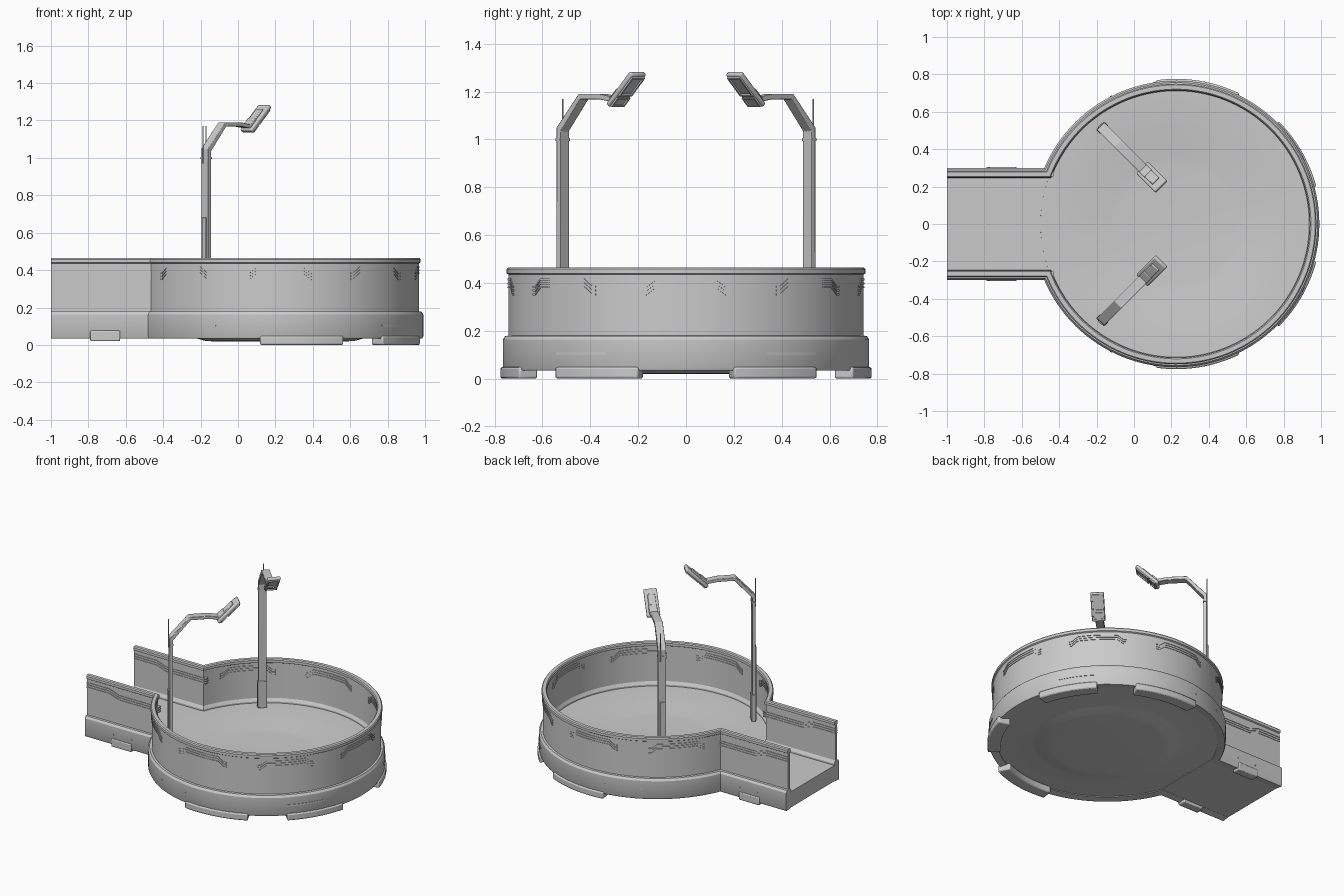
import bpy, bmesh
from math import sin, cos, pi, radians, sqrt, atan2
from mathutils import Vector, Matrix

if "Cube" in bpy.data.objects:
    bpy.data.objects.remove(bpy.data.objects["Cube"])

CX, R, H = 0.225, 0.742, 0.275   # ring centre, outer wall radius, passage half width


def finish(name, bm, bevel=0):
    bmesh.ops.recalc_face_normals(bm, faces=bm.faces)
    me = bpy.data.meshes.new(name)
    bm.to_mesh(me)
    bm.free()
    ob = bpy.data.objects.new(name, me)
    bpy.context.collection.objects.link(ob)
    if bevel:
        m = ob.modifiers.new("bevel", 'BEVEL')
        m.width, m.segments = bevel, 2
    bpy.ops.object.select_all(action='DESELECT')
    ob.select_set(True)
    bpy.context.view_layer.objects.active = ob
    bpy.ops.object.shade_smooth_by_angle(angle=radians(30))
    return ob


def loft(name, rings, bevel=0):
    """Skin a list of equal cross-sections and cap both ends."""
    bm = bmesh.new()
    vs = [[bm.verts.new(p) for p in ring] for ring in rings]
    n = len(rings[0])
    for a, b in zip(vs, vs[1:]):
        for i in range(n):
            j = (i + 1) % n
            bm.faces.new((a[i], a[j], b[j], b[i]))
    bm.faces.new(vs[0])
    bm.faces.new(vs[-1])
    return finish(name, bm, bevel)


def box(name, mat, size, bevel=0):
    bm = bmesh.new()
    bmesh.ops.create_cube(bm, size=1, matrix=mat @ Matrix.Diagonal((*size, 1)))
    return finish(name, bm, bevel)


def rod(name, mat, r, depth, seg=10):
    bm = bmesh.new()
    bmesh.ops.create_cone(bm, cap_ends=True, segments=seg, radius1=r, radius2=r,
                          depth=depth, matrix=mat)
    return finish(name, bm)


def keyhole(o, z, n=112):
    """Path at outward offset o: passage side, around the ring, back along the other side."""
    r, h = R + o, H + o
    a = pi - atan2(h, sqrt(r * r - h * h))
    arc = [(CX + r * cos(t), r * sin(t), z) for t in (-a + 2 * a * i / n for i in range(n + 1))]
    return [(-1, -h, z)] + arc + [(-1, h, z)]


def arc_band(name, samples, r0, r1, height, bevel=0):
    """Curved block following (angle in degrees, mid z) samples around the ring."""
    rings = []
    for a, z in samples:
        c, s = cos(radians(a)), sin(radians(a))
        rings.append([(CX + r * c, r * s, z + dz * height / 2)
                      for r, dz in ((r0, -1), (r1, -1), (r1, 1), (r0, 1))])
    return loft(name, rings, bevel)


def span(a0, a1, z, n=12):
    return [(a0 + (a1 - a0) * i / n, z) for i in range(n + 1)]


# Wall, rim and base skirt in one swept profile
profile = [(0, .18), (0, .435), (.008, .44), (.008, .458), (.002, .465), (-.021, .465),
           (-.027, .458), (-.027, .44), (-.018, .435), (-.018, .185), (-.03, .165),
           (-.03, .04), (.018, .033), (.024, .045), (.024, .163), (.014, .178)]
cols = [keyhole(o, z) for o, z in profile]
loft("wall", [list(ring) for ring in zip(*cols)])

# Dished arena floor, lathed: top surface then underside
bm = bmesh.new()
dish = [(0, .125), (.32, .125), (.36, .128), (.48, .141), (.52, .144), (.60, .152), (.725, .155),
        (.735, .045), (.49, .042), (.46, .038), (.40, .022), (.36, .019), (0, .019)]
vs = [bm.verts.new((CX + r, 0, z)) for r, z in dish]
es = [bm.edges.new(p) for p in zip(vs, vs[1:])]
bmesh.ops.spin(bm, geom=vs + es, cent=(CX, 0, 0), axis=(0, 0, 1), angle=2 * pi, steps=96)
bmesh.ops.remove_doubles(bm, verts=bm.verts, dist=1e-5)
finish("arena_floor", bm)

# Passage floor
box("passage_floor", Matrix.Translation((-.72, 0, .097)), (.56, .51, .112))

# Triple raised trim lines: raised centre, sloped shoulders, low ends
for k in range(-3, 4):
    for line in range(3):
        dz = .016 * line
        s = [(-14.5, .352), (-13, .352), (-10, .382)] + span(-8, 8, .382, 6) + \
            [(10, .382), (13, .352), (14.5, .352)]
        arc_band("ring_trim", [(45 * k + a, z + dz) for a, z in s], R - .022, R + .004, .008)

for side in (1, -1):
    # Passage trim lines
    for line in range(3):
        dz = .016 * line
        rings = []
        for x, z in ((-1, .376), (-.82, .376), (-.745, .35), (-.43, .35)):
            rings.append([(x, side * (H + o), z + dz + d)
                          for o, d in ((-.022, -.004), (.004, -.004), (.004, .004), (-.022, .004))])
        loft("passage_trim", rings)

    # Feet under the skirt
    for a0, a1 in ((15, 45), (64, 98)):
        arc_band("ring_foot", span(side * a0, side * a1, .024), .69, .776, .048, .008)
    box("passage_foot", Matrix.Translation((-.71, side * .275, .048)), (.16, .06, .056), .006)

    # Skirt slots and studs
    arc_band("skirt_slot", span(side * 26, side * 45, .105), .75, .769, .011)
    for a in (98.6, 117):
        c, s = cos(radians(a)), sin(radians(a))
        m = Matrix.Translation((CX + .765 * c, side * .765 * s, .105)) @ \
            Matrix.Rotation(radians(side * a), 4, 'Z') @ Matrix.Rotation(pi / 2, 4, 'Y')
        rod("skirt_stud", m, .005, .008)
    for x in (-.775, -.63):
        m = Matrix.Translation((x, side * .299, .105)) @ Matrix.Rotation(pi / 2, 4, 'X')
        rod("skirt_stud", m, .005, .008)

    # Lamp frame: local x points towards the middle, local z up
    base = Matrix.Translation((-.17, side * .515, 0)) @ Matrix.Rotation(-side * pi / 4, 4, 'Z')

    # Bent post and arm, lofted from inner and outer bend lines
    outer = [(-.011, .15), (-.011, 1.05), (.118, 1.19), (.24, 1.19), (.33, 1.175)]
    inner = [(.011, .15), (.011, 1.035), (.126, 1.168), (.24, 1.168), (.33, 1.155)]
    loft("lamp_post", [[base @ Vector(p) for p in
                        ((xo, -.027, zo), (xo, .027, zo), (xi, .027, zi), (xi, -.027, zi))]
                       for (xo, zo), (xi, zi) in zip(outer, inner)], .003)
    box("post_cover", base @ Matrix.Translation((-.013, 0, .42)), (.014, .03, .52), .003)
    box("post_bracket", base @ Matrix.Translation((0, 0, .25)), (.03, .062, .19), .004)
    box("post_collar", base @ Matrix.Translation((0, 0, 1.0)), (.026, .058, .012))
    rod("antenna", base @ Matrix.Translation((-.013, .012, 1.07)), .003, .2)

    # Tilted lamp head with two framed lens panels on its lower face
    head = base @ Matrix.Translation((.375, 0, 1.21)) @ Matrix.Rotation(radians(-44), 4, 'Y')
    box("lamp_head", head, (.195, .088, .024), .008)
    box("lamp_back", head @ Matrix.Translation((-.01, 0, .014)), (.13, .05, .014), .004)
    box("lamp_neck", head @ Matrix.Translation((-.05, 0, .008)), (.06, .056, .034), .004)
    for x, l in ((.03, .11), (-.062, .05)):
        for y in (-.034, .034):
            box("lens_frame", head @ Matrix.Translation((x, y, -.013)), (l, .008, .012))
        for e in (-.5, .5):
            box("lens_frame", head @ Matrix.Translation((x + e * (l - .008), 0, -.013)),
                (.008, .076, .012))
